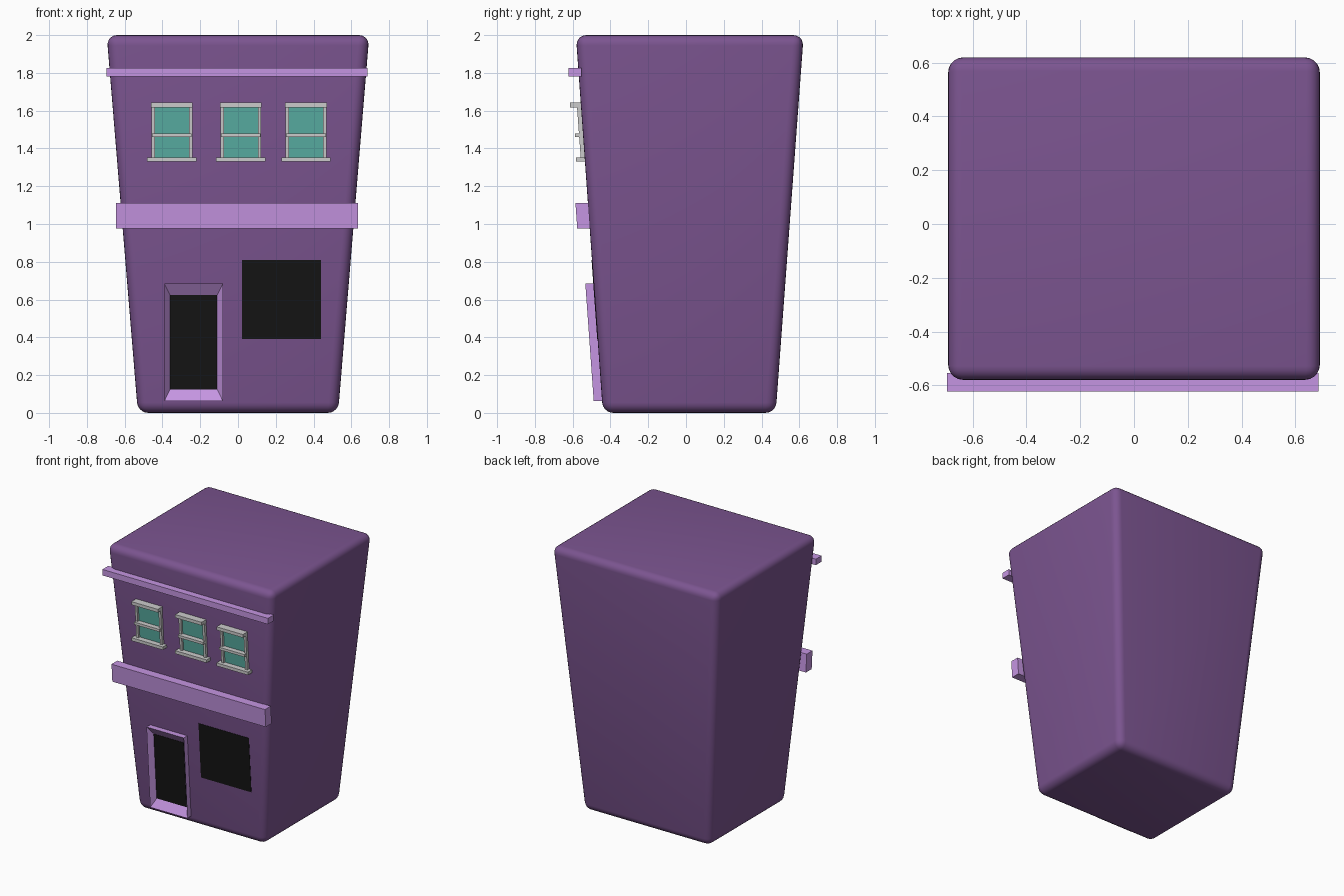
import bpy
import bmesh

if "Cube" in bpy.data.objects:
    bpy.data.objects.remove(bpy.data.objects["Cube"])


def material(name, rgb):
    m = bpy.data.materials.new(name)
    m.diffuse_color = (*rgb, 1)
    m.use_nodes = True
    m.node_tree.nodes["Principled BSDF"].inputs["Base Color"].default_value = m.diffuse_color
    return m


PURPLE = material("purple_wall", (0.20, 0.09, 0.28))
LILAC = material("lilac_trim", (0.56, 0.30, 0.76))
TEAL = material("teal_glass", (0.10, 0.43, 0.37))
BLACK = material("black_opening", (0.007, 0.007, 0.007))


def wall(z):
    """y of the leaning front wall at height z"""
    return -0.44 - 0.0715 * z


def mesh_object(name, verts, faces, mat=None):
    bm = bmesh.new()
    vs = [bm.verts.new(v) for v in verts]
    for f in faces:
        bm.faces.new([vs[i] for i in f])
    bmesh.ops.recalc_face_normals(bm, faces=bm.faces)
    me = bpy.data.meshes.new(name)
    bm.to_mesh(me)
    bm.free()
    ob = bpy.data.objects.new(name, me)
    bpy.context.collection.objects.link(ob)
    if mat:
        me.materials.append(mat)
    return ob


HEXA = [(0, 1, 2, 3), (4, 5, 6, 7), (0, 1, 5, 4), (1, 2, 6, 5), (2, 3, 7, 6), (3, 0, 4, 7)]


def ring(x0, x1, y0, y1, z):
    return [(x0, y0, z), (x1, y0, z), (x1, y1, z), (x0, y1, z)]


def box(name, x0, x1, y0, y1, z0, z1, mat=None):
    return mesh_object(name, ring(x0, x1, y0, y1, z0) + ring(x0, x1, y0, y1, z1), HEXA, mat)


def leaning_box(name, x0, x1, z0, z1, out, mat=None, back=0.005):
    """box that follows the lean of the front wall and projects by out"""
    lo = ring(x0, x1, wall(z0) - out, wall(z0) + back, z0)
    hi = ring(x0, x1, wall(z1) - out, wall(z1) + back, z1)
    return mesh_object(name, lo + hi, HEXA, mat)


def wall_rect(x0, x1, z0, z1, out):
    return [(x0, wall(z0) - out, z0), (x1, wall(z0) - out, z0),
            (x1, wall(z1) - out, z1), (x0, wall(z1) - out, z1)]


# Tapered body with rounded edges
body = mesh_object("building_body",
                   ring(-0.53, 0.53, -0.44, 0.475, 0) + ring(-0.695, 0.695, -0.583, 0.623, 2),
                   HEXA, PURPLE)
bev = body.modifiers.new("round_edges", 'BEVEL')
bev.width = 0.055
bev.segments = 5
bpy.context.view_layer.objects.active = body
body.select_set(True)
bpy.ops.object.modifier_apply(modifier=bev.name)
bpy.ops.object.shade_smooth_by_angle()
body.select_set(False)

# Trim bands
box("cornice", -0.695, 0.685, -0.622, -0.553, 1.78, 1.825, LILAC)
leaning_box("storefront_band", -0.645, 0.635, 0.975, 1.11, 0.066, LILAC, 0.003)

# Door frame: outer sides plus reveal sloping in to the door
door = (-0.36, -0.11, 0.125, 0.625)
outer = (-0.39, -0.08, 0.062, 0.685)
rings = wall_rect(*outer, -0.005) + wall_rect(*outer, 0.044) + wall_rect(*door, 0.004)
faces = [(r + i, r + (i + 1) % 4, r + 4 + (i + 1) % 4, r + 4 + i)
         for r in (0, 4) for i in range(4)]
mesh_object("door_frame", rings, faces + [(8, 9, 10, 11), (3, 2, 1, 0)], LILAC)
leaning_box("door_panel", *door, 0.006, BLACK)
leaning_box("shop_window", 0.02, 0.44, 0.39, 0.81, 0.002, BLACK)

# Upper sash windows
for n, cx in enumerate((-0.35, 0.015, 0.36), 1):
    tag = f"window_{n}_"
    leaning_box(tag + "glass", cx - 0.10, cx + 0.10, 1.345, 1.63, 0.004, TEAL)
    for side, s in (("left", -1), ("right", 1)):
        xs = sorted((cx + s * 0.090, cx + s * 0.108))
        leaning_box(tag + side + "_post", *xs, 1.345, 1.63, 0.021)
    box(tag + "header", cx - 0.11, cx + 0.11, -0.613, -0.55, 1.618, 1.642)
    box(tag + "middle_rail", cx - 0.105, cx + 0.105, -0.588, -0.54, 1.461, 1.48)
    box(tag + "sill", cx - 0.131, cx + 0.131, -0.583, -0.53, 1.33, 1.353)
